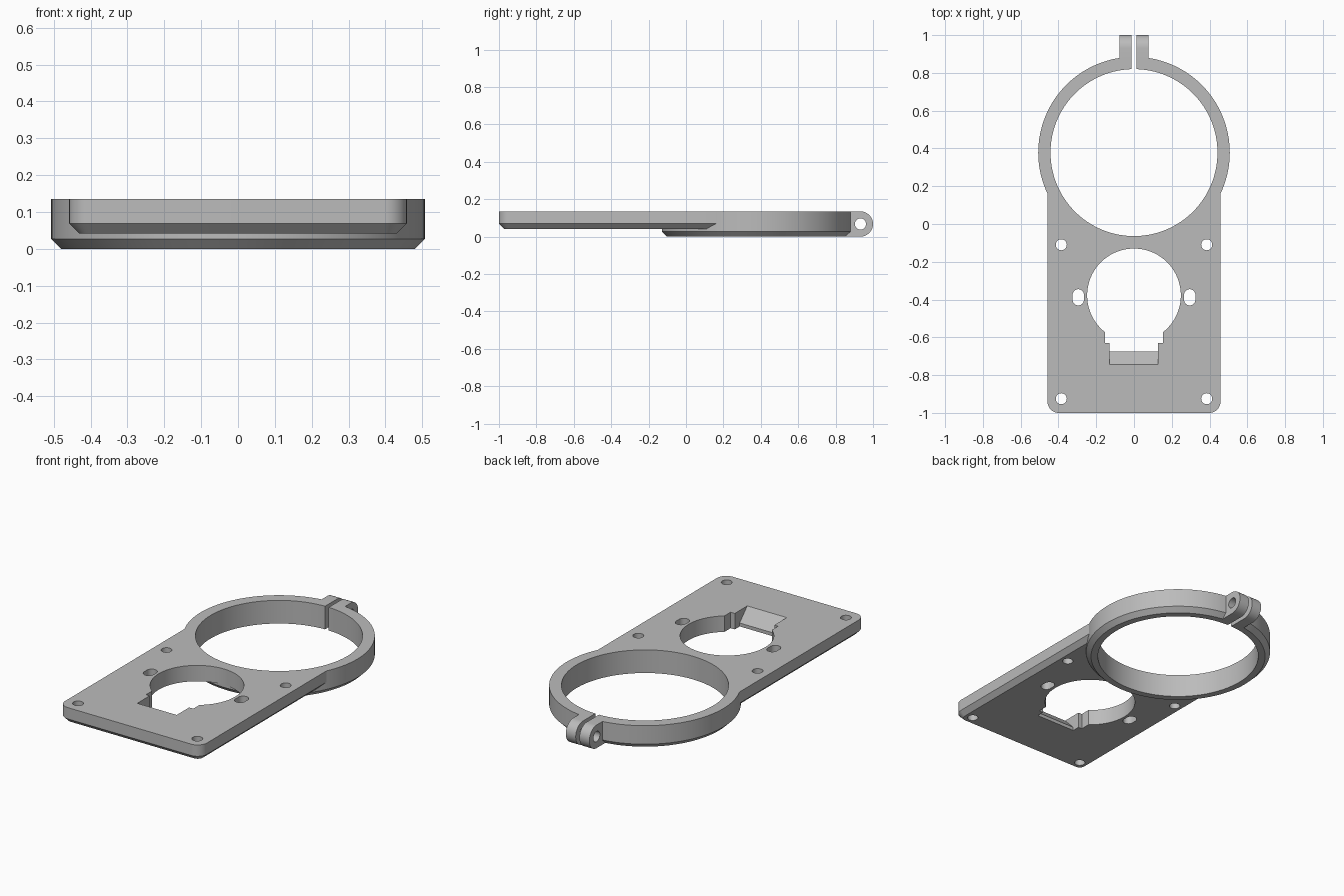
import bpy, bmesh, math
from mathutils import Vector

cube = bpy.data.objects.get("Cube")
if cube:
    bpy.data.objects.remove(cube, do_unlink=True)

grey = bpy.data.materials.new("plain grey")
grey.use_nodes = True
grey.diffuse_color = (0.5, 0.5, 0.5, 1)
grey.node_tree.nodes["Principled BSDF"].inputs["Base Color"].default_value = (0.5, 0.5, 0.5, 1)

TOP = 0.135
PLATE_BOTTOM = 0.042
CHAMFER = 0.027
RING_Y = 0.378
HOLE_Y = -0.378


def arc(cx, cy, r, start, end, n):
    angles = [math.radians(start + (end - start) * i / n) for i in range(n + 1)]
    return [(cx + r * math.cos(a), cy + r * math.sin(a)) for a in angles]


def circle(cx, cy, r, n=128):
    return arc(cx, cy, r, 0, 360, n)[:-1]


def loft(name, layers, axis="z"):
    """Solid through stacked outlines, each given as (outline, level)."""
    bm = bmesh.new()
    place = (lambda p, h: Vector((p[0], p[1], h))) if axis == "z" else \
            (lambda p, h: Vector((h, p[0], p[1])))
    loops = [[bm.verts.new(place(p, h)) for p in pts] for pts, h in layers]
    bm.faces.new(loops[0][::-1])
    bm.faces.new(loops[-1])
    for low, high in zip(loops, loops[1:]):
        for i in range(len(low)):
            j = (i + 1) % len(low)
            bm.faces.new((low[i], low[j], high[j], high[i]))
    bmesh.ops.recalc_face_normals(bm, faces=bm.faces)
    mesh = bpy.data.meshes.new(name)
    bm.to_mesh(mesh)
    bm.free()
    mesh.materials.append(grey)
    obj = bpy.data.objects.new(name, mesh)
    bpy.context.collection.objects.link(obj)
    return obj


def combine(target, other, operation):
    mod = target.modifiers.new(operation, "BOOLEAN")
    mod.operation, mod.object, mod.solver = operation, other, "EXACT"
    bpy.context.view_layer.objects.active = target
    bpy.ops.object.modifier_apply(modifier=mod.name)
    bpy.data.objects.remove(other, do_unlink=True)


def cut(outline, low=-0.1, high=0.3, axis="z"):
    combine(bracket, loft("cutter", [(outline, low), (outline, high)], axis), "DIFFERENCE")


def plate_outline(inset):
    w, front, r = 0.458 - inset, -1 + inset, 0.06 - inset
    return (arc(-w + r, front + r, r, 180, 270, 10) + arc(w - r, front + r, r, 270, 360, 10)
            + [(w, RING_Y), (-w, RING_Y)])


def box(x0, x1, y0, y1):
    return [(x0, y0), (x1, y0), (x1, y1), (x0, y1)]


# Mounting plate with a chamfered underside
bracket = loft("clamp_bracket", [(plate_outline(CHAMFER), PLATE_BOTTOM),
                                 (plate_outline(0), PLATE_BOTTOM + CHAMFER),
                                 (plate_outline(0), TOP)])

# Deeper clamp ring, chamfered the same way
ring = loft("clamp_ring", [(circle(0, RING_Y, 0.507 - CHAMFER), 0),
                           (circle(0, RING_Y, 0.507), CHAMFER),
                           (circle(0, RING_Y, 0.507), TOP)])
combine(bracket, ring, "UNION")

# Rounded clamp lugs, made as one block and split by the slit
half = TOP / 2
lug_outline = arc(1 - half, half, half, -90, 90, 24) + [(0.84, TOP), (0.84, 0)]
combine(bracket, loft("lugs", [(lug_outline, -0.076), (lug_outline, 0.076)], "x"), "UNION")

# Ring bore, slit and cross bolt hole
cut(circle(0, RING_Y, 0.442))
cut(box(-0.012, 0.012, 0.7, 1.1))
cut(circle(1 - half, half, 0.03, 32), -0.2, 0.2, "x")

# Large plate opening with stepped notch
cut(circle(0, HOLE_Y, 0.248))
cut(box(-0.153, 0.153, -0.63, -0.45))
cut(box(-0.129, 0.126, -0.675, -0.5))

# Sloping ramp at the end of the notch
cut([(-0.6, 0.3), (-0.745, 0.3), (-0.745, TOP), (-0.675, 0.062), (-0.6, 0.062)],
    -0.129, 0.126, "x")

# Screw holes and adjustment slots on both sides
for side in (-1, 1):
    for y in (-0.925, -0.11):
        cut(circle(side * 0.385, y, 0.029, 32))
    x = side * 0.295
    cut(arc(x, HOLE_Y - 0.01 + 0.013, 0.03, 0, 180, 16)
        + arc(x, HOLE_Y - 0.01 - 0.013, 0.03, 180, 360, 16))

# Smooth curved walls, crisp edges
bpy.ops.object.select_all(action="DESELECT")
bracket.select_set(True)
bpy.context.view_layer.objects.active = bracket
bpy.ops.object.shade_smooth_by_angle(angle=math.radians(25))
